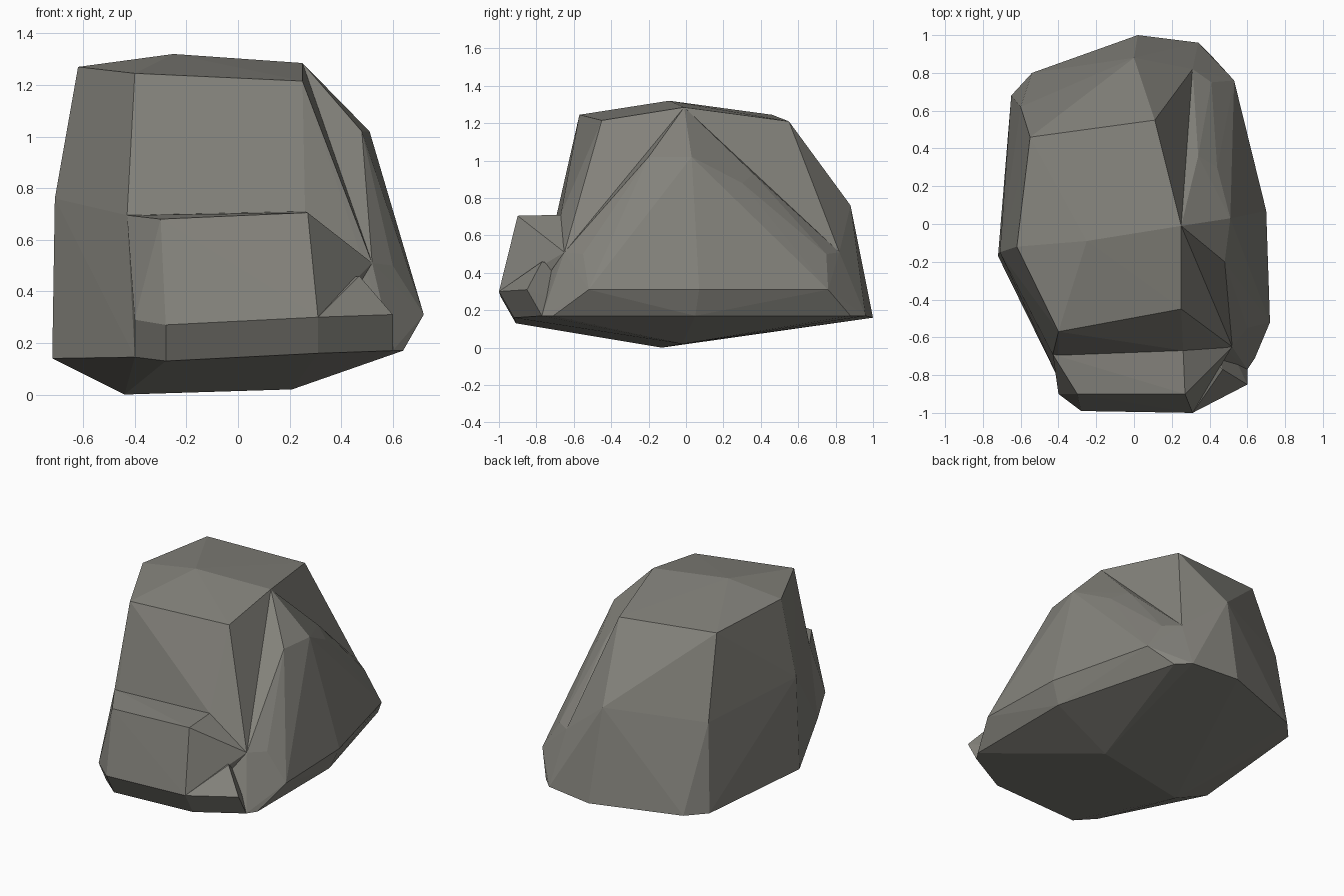
import bpy
import bmesh

default_cube = bpy.data.objects.get("Cube")
if default_cube:
    bpy.data.objects.remove(default_cube, do_unlink=True)

stone = bpy.data.materials.new("warm grey stone")
stone.use_nodes = True
stone_colour = (.23, .225, .2, 1)
stone.diffuse_color = stone_colour
stone.node_tree.nodes["Principled BSDF"].inputs["Base Color"].default_value = stone_colour


def chiselled_block(name, *point_groups):
    """Make a flat-faced convex block wrapped around its corner points."""
    bm = bmesh.new()
    corners = set()
    for group in point_groups:
        corners.update(group)
    for corner in sorted(corners):
        bm.verts.new(corner)
    hull = bmesh.ops.convex_hull(bm, input=list(bm.verts), use_existing_faces=False)
    unused = [item for item in hull["geom_interior"] + hull["geom_unused"]
              if isinstance(item, bmesh.types.BMVert)]
    bmesh.ops.delete(bm, geom=list(set(unused)), context="VERTS")
    bmesh.ops.recalc_face_normals(bm, faces=list(bm.faces))
    mesh = bpy.data.meshes.new(name)
    bm.to_mesh(mesh)
    bm.free()
    mesh.materials.append(stone)
    block = bpy.data.objects.new(name, mesh)
    bpy.context.scene.collection.objects.link(block)
    return block


def merge_block(body, block):
    """Fuse a block into the body and drop the leftover helper."""
    block.hide_render = True
    union = body.modifiers.new("merge " + block.name, "BOOLEAN")
    union.operation = "UNION"
    union.solver = "EXACT"
    union.object = block
    bpy.ops.object.select_all(action="DESELECT")
    bpy.context.view_layer.objects.active = body
    body.select_set(True)
    bpy.ops.object.modifier_apply(modifier=union.name)
    bpy.data.objects.remove(block, do_unlink=True)


# Corners shared between neighbouring blocks
crown_peak = (.25, -.01, 1.285)
brow = (.25, -.45, 1.215)
back_ridge = (.31, .82, .51)
shoulder = (.52, -.65, .51)
step_left = (-.43, -.69, .695)
step_right = (.26, -.67, .71)
toe_left = (-.4, -.82, .145)
toe_right = (.6, -.77, .17)
nose = (.31, -1, .3)
nose_base = (.31, -.92, .16)

underside = [(-.44, -.13, 0), (.21, -.02, .02)]
right_base = [(.34, .96, .17), (.42, .88, .17), (.64, .05, .17), (.64, -.71, .17), toe_right]
left_base = [(-.72, -.17, .14), (-.65, .68, .15), (-.54, .8, .15), (.02, 1, .16), toe_left]
crown = [brow, crown_peak, (.11, .55, 1.21), (-.55, .46, 1.245),
         (-.62, -.12, 1.27), (-.4, -.57, 1.245), (-.25, -.09, 1.32)]
waist = [(-.71, -.15, .76), (-.6, .62, .72), (0, .88, .76),
         back_ridge, shoulder, step_left, step_right]

# Main mass of the boulder
boulder = chiselled_block("boulder", crown, waist, left_base, right_base, underside)

# Bulging flank on the +x side
flank = chiselled_block(
    "flank", right_base, underside,
    [crown_peak, back_ridge, shoulder],
    [(.48, -.2, 1.02), (.51, .03, 1.02), (.44, .3, .88), (.34, .36, .93),
     (.41, .75, .5), (.53, .76, .31), (.7, .07, .31), (.72, -.52, .31), (.6, -.55, .5)])

# Stepped ledge across the front
ledge = chiselled_block(
    "ledge", underside,
    [step_left, step_right, shoulder, nose, nose_base, toe_left],
    [(.27, -.9, .705), (-.3, -.9, .68), (-.28, -.99, .27), (-.4, -.9, .29), (-.28, -.91, .13)])

# Small pointed spur beside the ledge
spur = chiselled_block(
    "spur", underside, [nose, nose_base, toe_right],
    [(.47, -.77, .46), (.6, -.85, .31), (.2, -.5, .4)])

for part in (flank, ledge, spur):
    merge_block(boulder, part)

# Crisp facets
for face in boulder.data.polygons:
    face.use_smooth = False
    face.material_index = 0
